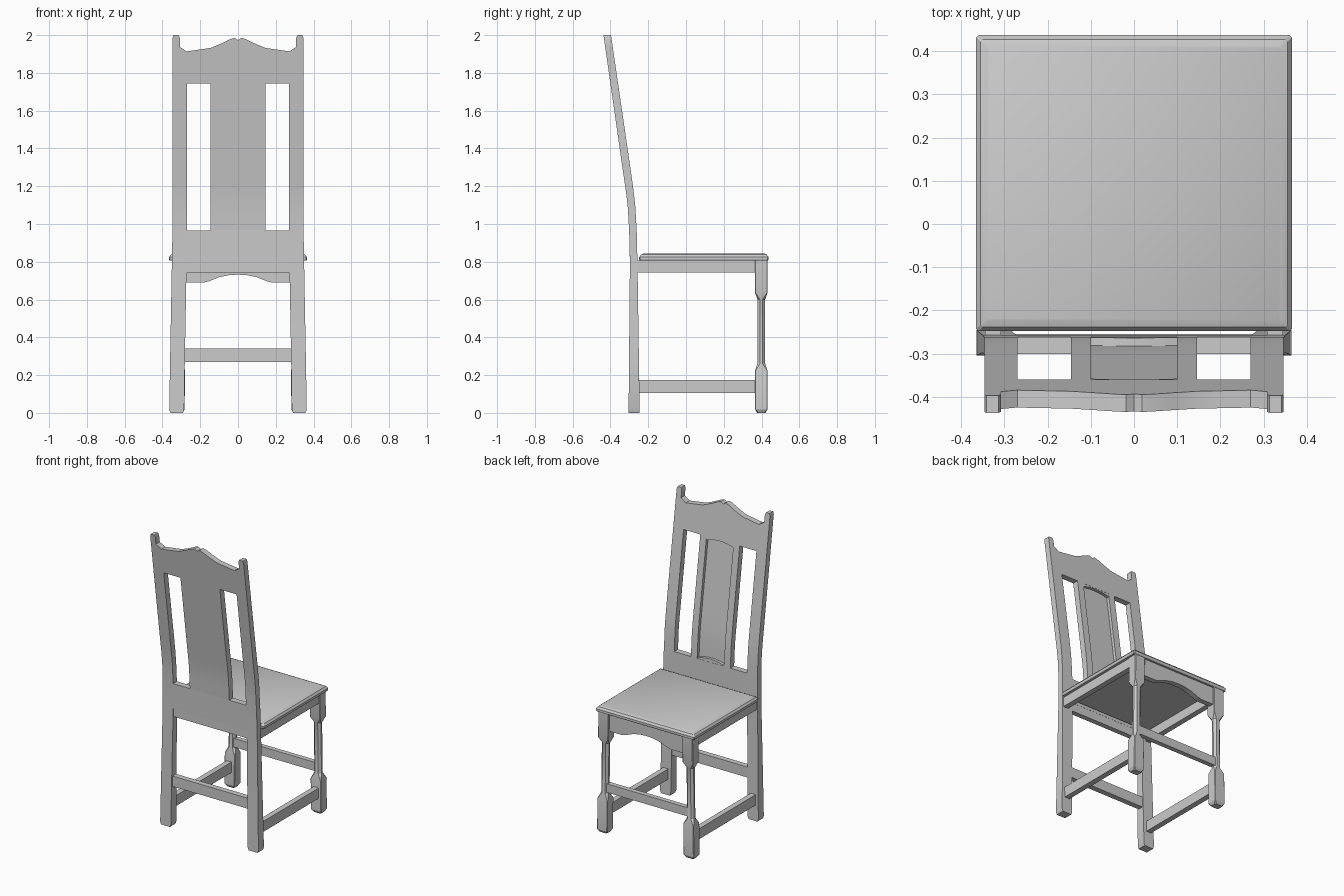
import bpy, bmesh

if "Cube" in bpy.data.objects:
    bpy.data.objects.remove(bpy.data.objects["Cube"])

# Side profile of the curved back: (z, rear y, front y)
BACK = [(0, -.304, -.245), (.8, -.297, -.257), (.965, -.301, -.261), (1.1, -.309, -.269),
        (1.18, -.319, -.278), (1.26, -.331, -.289), (2.0, -.437, -.397)]


def back_y(z, t):
    """y on the curved back at height z; t=0 rear face, t=1 seat-side face"""
    for (z0, r0, f0), (z1, r1, f1) in zip(BACK, BACK[1:]):
        if z <= z1:
            k = (z - z0) / (z1 - z0)
            r, f = r0 + k * (r1 - r0), f0 + k * (f1 - f0)
            return r + t * (f - r)
    return BACK[-1][1] + t * (BACK[-1][2] - BACK[-1][1])


def loft(name, rings, mirror=False):
    bm = bmesh.new()
    vs = [[bm.verts.new(p) for p in ring] for ring in rings]
    n = len(vs[0])
    for a, b in zip(vs, vs[1:]):
        for i in range(n):
            j = (i + 1) % n
            bm.faces.new((a[i], a[j], b[j], b[i]))
    bm.faces.new(vs[0][::-1])
    bm.faces.new(vs[-1])
    bmesh.ops.recalc_face_normals(bm, faces=bm.faces)
    me = bpy.data.meshes.new(name)
    bm.to_mesh(me)
    bm.free()
    ob = bpy.data.objects.new(name, me)
    bpy.context.collection.objects.link(ob)
    if mirror:
        ob.modifiers.new("Mirror", "MIRROR").use_mirror_merge = False
    bpy.ops.object.select_all(action='DESELECT')
    ob.select_set(True)
    bpy.context.view_layer.objects.active = ob
    bpy.ops.object.shade_smooth_by_angle(angle=0.4)
    return ob


def rect(x0, x1, y0, y1, z):
    return [(x0, y0, z), (x1, y0, z), (x1, y1, z), (x0, y1, z)]


def box(name, x0, x1, y0, y1, z0, z1, mirror=False):
    return loft(name, [rect(x0, x1, y0, y1, z) for z in (z0, z1)], mirror)


def octagon(x0, x1, y0, y1, c, z):
    return [(x0 + c, y0, z), (x1 - c, y0, z), (x1, y0 + c, z), (x1, y1 - c, z),
            (x1 - c, y1, z), (x0 + c, y1, z), (x0, y1 - c, z), (x0, y0 + c, z)]


def back_section(x0, x1, t0, t1, z):
    return rect(x0, x1, back_y(z, t0), back_y(z, t1), z)


def back_slat(name, x0, x1, t0, t1, mirror=False):
    zs = [.965, 1.03, 1.1, 1.18, 1.26, 1.745]
    return loft(name, [back_section(x0, x1, t0, t1, z) for z in zs], mirror)


def back_board(name, columns, t0, t1):
    """board across the back; columns are (x, bottom z, top z)"""
    return loft(name, [[(x, back_y(b, t0), b), (x, back_y(b, t1), b),
                        (x, back_y(t, t1), t), (x, back_y(t, t0), t)] for x, b, t in columns])


def symmetric(half):
    """half: (x, ...) rows from centre outward"""
    return [(-r[0],) + r[1:] for r in half[:0:-1]] + half


# Seat with bevelled edge
loft("seat", [octagon(-.365 + i, .365 - i, -.248 + i, .437 - i, .005, z)
              for i, z in [(.004, .806), (0, .812), (0, .825), (.01, .838), (.025, .845)]])

# Back legs running up into posts with small finials
legs = [(.292, .357, 0), (.285, .364, .018), (.282, .36, .25), (.272, .35, .8), (.27, .347, .965),
        (.27, .346, 1.03), (.27, .346, 1.1), (.27, .346, 1.18), (.27, .346, 1.26),
        (.27, .346, 1.913), (.308, .346, 1.937), (.308, .346, 1.985), (.314, .341, 2.0)]
loft("back_leg", [back_section(a, b, 0, 1, z) for a, b, z in legs], True)

# Front legs: square blocks with a slim chamfered middle
front = [(.010, .008, 0), (0, .003, .018), (0, .003, .225), (.012, .014, .262), (.012, .014, .6),
         (0, .003, .635), (0, .003, .808)]
loft("front_leg", [octagon(.283 + i - .012 * z, .359 - i - .012 * z, .366 + i, .431 - i, c, z)
                   for i, c, z in front], True)

# Side aprons and stretchers
box("side_apron", .308, .345, -.27, .372, .743, .807, True)
box("side_stretcher", .305, .342, -.265, .372, .105, .175, True)

# Rear apron and stretchers across the chair
box("rear_apron", -.278, .278, -.292, -.258, .74, .797)
box("back_stretcher", -.286, .286, -.292, -.255, .27, .34)
box("front_stretcher", -.3, .3, .382, .414, .272, .33)

# Front apron with an arched lower edge
arch = symmetric([(0, .732), (.05, .729), (.1, .718), (.15, .698), (.18, .69), (.285, .69)])
loft("front_apron", [[(x, .384, z), (x, .42, z), (x, .42, .807), (x, .384, .807)] for x, z in arch])

# Back rails: straight lower rail and shaped crest
back_board("lower_back_rail", [(-.272, .795, .965), (.272, .795, .965)], 0, 1)
crest = symmetric([(0, 1.745, 1.974), (.018, 1.745, 1.985), (.04, 1.745, 1.979),
                   (.09, 1.745, 1.955), (.145, 1.745, 1.932), (.2, 1.745, 1.924), (.27, 1.745, 1.914)])
back_board("crest_rail", crest, 0, 1)

# Splat: thin panel framed by raised stiles and arched edge strips
back_slat("splat_panel", -.103, .103, 0, .5)
back_slat("splat_stile", .1, .146, 0, 1, True)
xs = [-.1, -.075, -.05, -.025, 0, .025, .05, .075, .1]
back_board("panel_lower_arch", [(x, .96, .985 - 1.6 * x * x) for x in xs], .45, .97)
back_board("panel_upper_arch", [(x, 1.738 - 1.6 * x * x, 1.75) for x in xs], .45, .97)
